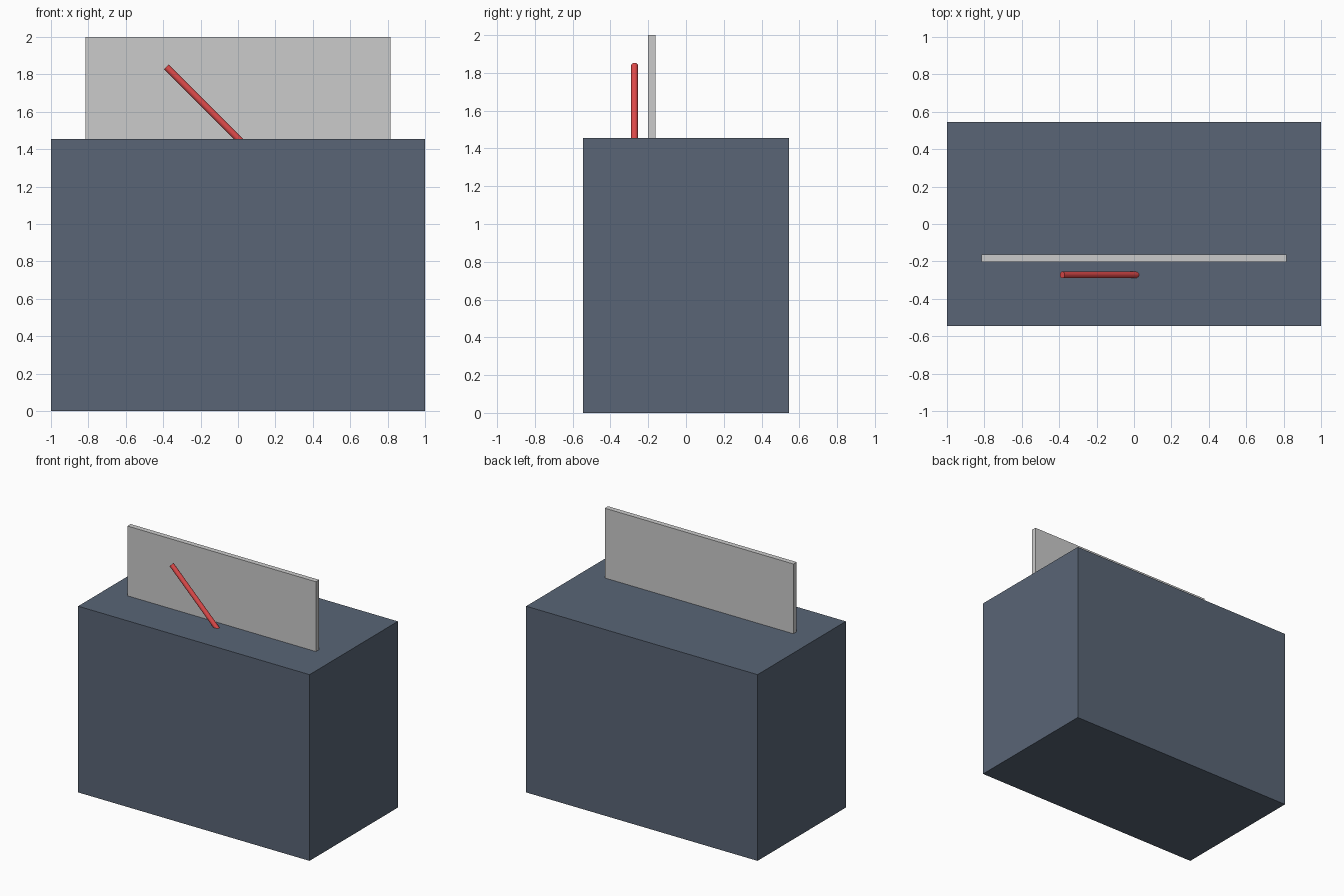
import bpy
from mathutils import Vector

if "Cube" in bpy.data.objects:
    bpy.data.objects.remove(bpy.data.objects["Cube"])


def paint(obj, name, color):
    mat = bpy.data.materials.new(name)
    mat.diffuse_color = color
    mat.use_nodes = True
    mat.node_tree.nodes["Principled BSDF"].inputs["Base Color"].default_value = mat.diffuse_color
    obj.data.materials.append(mat)


def box(name, lo, hi):
    lo, hi = Vector(lo), Vector(hi)
    bpy.ops.mesh.primitive_cube_add(size=1, location=(lo + hi) / 2)
    obj = bpy.context.object
    obj.name = name
    obj.scale = hi - lo
    bpy.ops.object.transform_apply(location=False, rotation=False, scale=True)
    return obj


def rod(name, start, end, radius):
    start, end = Vector(start), Vector(end)
    axis = end - start
    bpy.ops.mesh.primitive_cylinder_add(vertices=24, radius=radius, depth=axis.length,
                                        location=(start + end) / 2)
    obj = bpy.context.object
    obj.name = name
    obj.rotation_euler = axis.to_track_quat('Z', 'Y').to_euler()
    bpy.ops.object.shade_smooth_by_angle()
    return obj


# Main housing
body = box("body", (-1, -0.545, 0), (1, 0.545, 1.455))
paint(body, "slate_blue", (0.10, 0.13, 0.18, 1))

# Upright dial panel standing on the housing
box("dial_panel", (-0.815, -0.202, 1.435), (0.815, -0.162, 2.0))

# Slanted needle in front of the panel, sunk slightly into the housing
needle = rod("needle", (0.022, -0.272, 1.435), (-0.383, -0.272, 1.840), 0.018)
paint(needle, "red", (0.75, 0.07, 0.07, 1))
